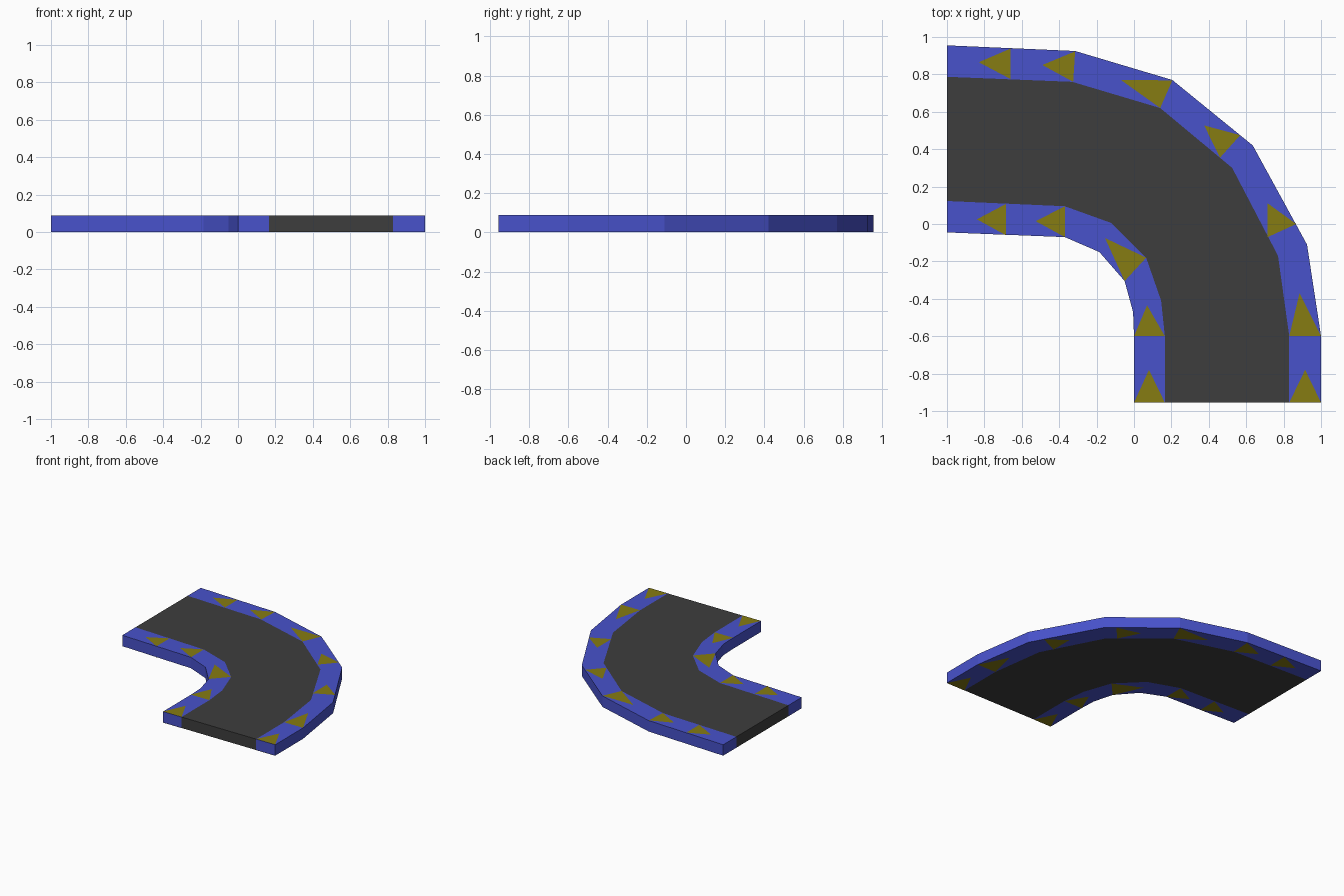
import bpy, bmesh

if "Cube" in bpy.data.objects:
    bpy.data.objects.remove(bpy.data.objects["Cube"])

LIFT = 0.001          # arrows sit just proud of the surfaces
BOTTOM, TOP = LIFT, 0.09 - LIFT

# Plan curves of the bend, running from the front end to the left end
OUTER_EDGE = [(1, -.955), (1, -.6), (.925, -.11), (.635, .42), (.205, .77), (-.315, .925), (-1, .955)]
BELT_OUTER = [(.83, -.955), (.83, -.6), (.77, -.17), (.525, .3), (.14, .62), (-.33, .76), (-1, .787)]
BELT_INNER = [(.165, -.955), (.165, -.6), (.145, -.41), (.065, -.18), (-.12, .005), (-.37, .095), (-1, .123)]
INNER_EDGE = [(0, -.955), (0, -.6), (-.005, -.47), (-.05, -.305), (-.185, -.15), (-.37, -.07), (-1, -.045)]

# Arrow triangles: two base corners, then the tip
OUTER_ARROWS = [
    [(.83, -.955), (1, -.955), (.915, -.78)],
    [(.83, -.6), (1, -.6), (.885, -.37)],
    [(.715, -.07), (.867, 0), (.715, .11)],
    [(.46, .355), (.568, .475), (.375, .527)],
    [(.14, .62), (.205, .768), (-.07, .77)],
    [(-.325, .76), (-.315, .923), (-.49, .85)],
    [(-.66, .775), (-.66, .938), (-.83, .865)],
]
INNER_ARROWS = [
    [(0, -.955), (.165, -.955), (.08, -.78)],
    [(0, -.6), (.165, -.6), (.07, -.435)],
    [(-.05, -.305), (.065, -.18), (-.155, -.075)],
    [(-.37, -.07), (-.37, .095), (-.525, .015)],
    [(-.685, -.06), (-.685, .107), (-.84, .025)],
]


def material(name, rgb):
    mat = bpy.data.materials.new(name)
    mat.diffuse_color = (*rgb, 1)
    mat.use_nodes = True
    mat.node_tree.nodes["Principled BSDF"].inputs["Base Color"].default_value = mat.diffuse_color
    return mat


def finish(name, bm, mat):
    mesh = bpy.data.meshes.new(name)
    bm.to_mesh(mesh)
    bm.free()
    mesh.materials.append(mat)
    bpy.context.collection.objects.link(bpy.data.objects.new(name, mesh))


def strip(name, right, left, mat):
    """Solid band between two plan curves."""
    bm = bmesh.new()
    rows = [[bm.verts.new((x, y, z)) for x, y in curve]
            for curve, z in ((right, BOTTOM), (right, TOP), (left, TOP), (left, BOTTOM))]
    for a, b in zip(rows, rows[1:] + rows[:1]):
        for i in range(len(right) - 1):
            bm.faces.new((a[i], a[i + 1], b[i + 1], b[i]))
    for end in (0, -1):
        bm.faces.new([row[end] for row in rows])
    bmesh.ops.recalc_face_normals(bm, faces=bm.faces)
    finish(name, bm, mat)


def arrows(name, triangles, mat):
    """Flat arrows on the top and underside."""
    bm = bmesh.new()
    for tri in triangles:
        bm.faces.new([bm.verts.new((x, y, TOP + LIFT)) for x, y in tri])
        bm.faces.new([bm.verts.new((x, y, BOTTOM - LIFT)) for x, y in reversed(tri)])
    finish(name, bm, mat)


blue = material("blue", (.065, .085, .6))
dark = material("dark_grey", (.047, .047, .047))
olive = material("olive", (.24, .2, .006))

# Belt and its two side rails
strip("belt", BELT_OUTER, BELT_INNER, dark)
strip("outer_rail", OUTER_EDGE, BELT_OUTER, blue)
strip("inner_rail", BELT_INNER, INNER_EDGE, blue)

# Direction markings
arrows("outer_arrows", OUTER_ARROWS, olive)
arrows("inner_arrows", INNER_ARROWS, olive)
